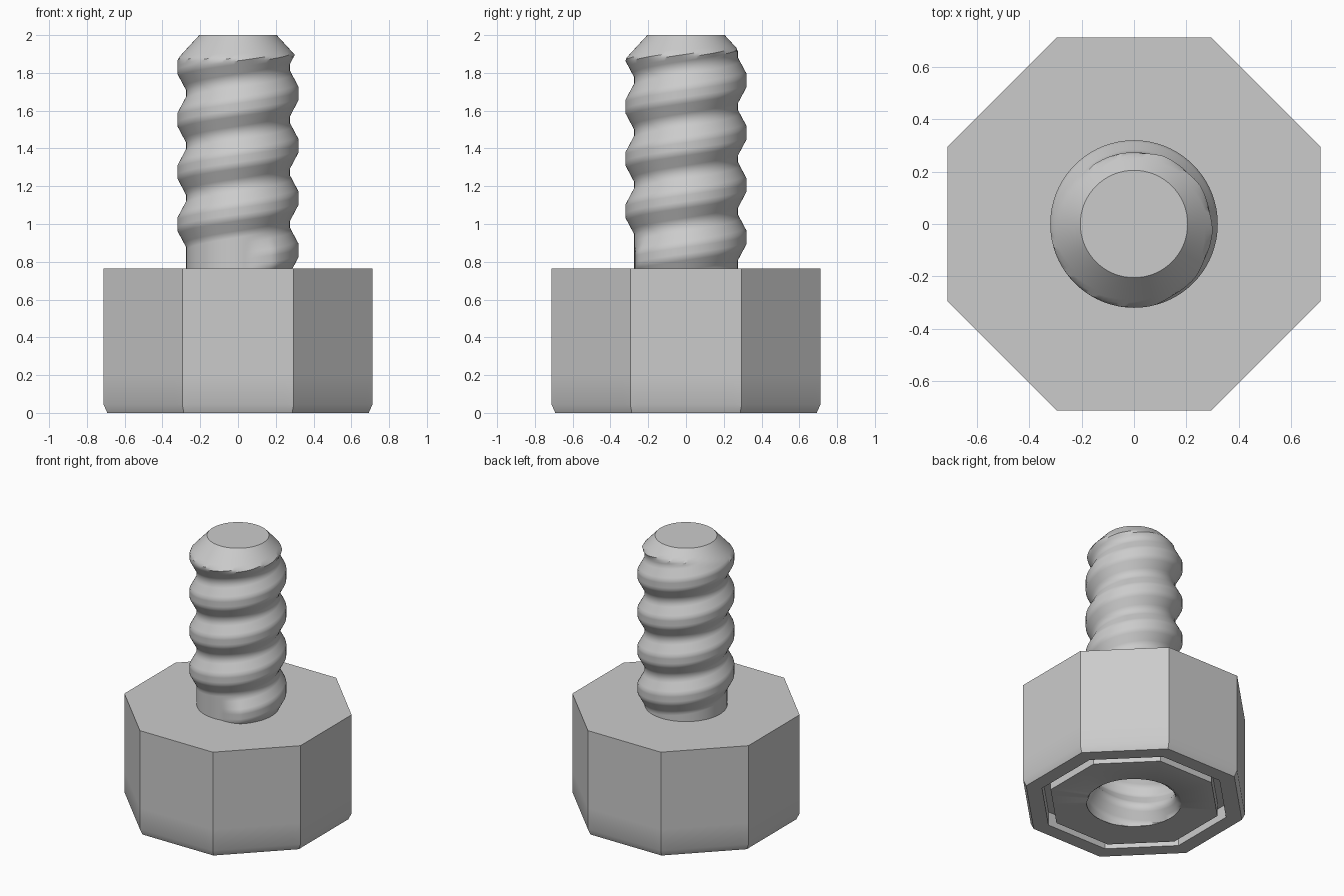
import bpy
import bmesh
import math

SEG = 96          # columns around every ring
PITCH = 0.277     # rise of the thread per turn
SUB = 16          # rows per thread turn

cube = bpy.data.objects.get("Cube")
if cube:
    bpy.data.objects.remove(cube)

steel = bpy.data.materials.new("grey_steel")
steel.use_nodes = True
steel.diffuse_color = (0.6, 0.6, 0.6, 1)
steel.node_tree.nodes["Principled BSDF"].inputs["Base Color"].default_value = steel.diffuse_color


def clamp(v, low=0.0, high=1.0):
    return max(low, min(high, v))


def add_grid(bm, rows):
    """Skin rows of points with quads."""
    rows = [[bm.verts.new(p) for p in row] for row in rows]
    for a, b in zip(rows, rows[1:]):
        for i in range(SEG):
            bm.faces.new((a[i], a[i + 1], b[i + 1], b[i]))


def octagon_ring(apothem, z):
    """Octagon outline with flats facing the axes."""
    ring = []
    for i in range(SEG + 1):
        a = math.tau * i / SEG
        side = (a + math.pi / 8) % (math.pi / 4) - math.pi / 8
        r = apothem / math.cos(side)
        ring.append((r * math.cos(a), r * math.sin(a), z))
    return ring


def thread_rows(low, high, first_crest, start, root, crest, limit):
    """Rows that follow the helix, held between two heights."""
    k_low = math.floor((low - first_crest) / PITCH) - 2
    k_high = math.ceil((high - first_crest) / PITCH) + 1
    rows = []
    for j in range(k_low * SUB, k_high * SUB + 1):
        row = []
        for i in range(SEG + 1):
            a = math.tau * i / SEG
            lead = first_crest + PITCH * i / SEG
            z = clamp(lead + PITCH * j / SUB, low, high)
            turn = (z - lead) / PITCH
            k = round(turn)
            drop = clamp((abs(turn - k) - 0.125) / 0.3125)
            fade = clamp((lead + k * PITCH - start) / 0.02)
            r = limit(z, root + (crest - root) * (1 - drop) * fade)
            row.append((r * math.cos(a), r * math.sin(a), z))
        rows.append(row)
    return rows


def finish(bm, name):
    """Weld, cap the open ends and make a shaded object."""
    bmesh.ops.remove_doubles(bm, verts=bm.verts, dist=0.0002)
    bmesh.ops.dissolve_degenerate(bm, edges=bm.edges, dist=0.0001)
    bmesh.ops.holes_fill(bm, edges=[e for e in bm.edges if e.is_boundary], sides=0)
    bmesh.ops.recalc_face_normals(bm, faces=bm.faces)
    mesh = bpy.data.meshes.new(name)
    bm.to_mesh(mesh)
    bm.free()
    mesh.materials.append(steel)
    obj = bpy.data.objects.new(name, mesh)
    bpy.context.collection.objects.link(obj)
    bpy.ops.object.select_all(action='DESELECT')
    obj.select_set(True)
    bpy.context.view_layer.objects.active = obj
    bpy.ops.object.shade_smooth_by_angle(angle=math.radians(35))
    return obj


# Octagonal head with chamfered foot, groove underneath and threaded socket
bm = bmesh.new()
profile = [(0.712, 0.765), (0.712, 0.2), (0.712, 0.045), (0.692, 0),
           (0.59, 0), (0.59, 0.1), (0.535, 0.1), (0.535, 0)]
mouth = 0.315
mouth_ring = [(mouth * math.cos(math.tau * i / SEG), mouth * math.sin(math.tau * i / SEG), 0)
              for i in range(SEG + 1)]
add_grid(bm, [octagon_ring(a, z) for a, z in profile] + [mouth_ring])
add_grid(bm, thread_rows(0, 0.65, 0.1, -1, 0.272, 0.325,
                         lambda z, r: mouth if z < 0.0001 else max(r, mouth - 1.5 * z)))
finish(bm, "octagonal_head")

# Threaded shaft with a tapered tip
bm = bmesh.new()
add_grid(bm, thread_rows(0.75, 2.0, 0.86, 0.8, 0.274, 0.32,
                         lambda z, r: min(r, 0.205 + 0.92 * (2.0 - z))))
finish(bm, "threaded_shaft")
